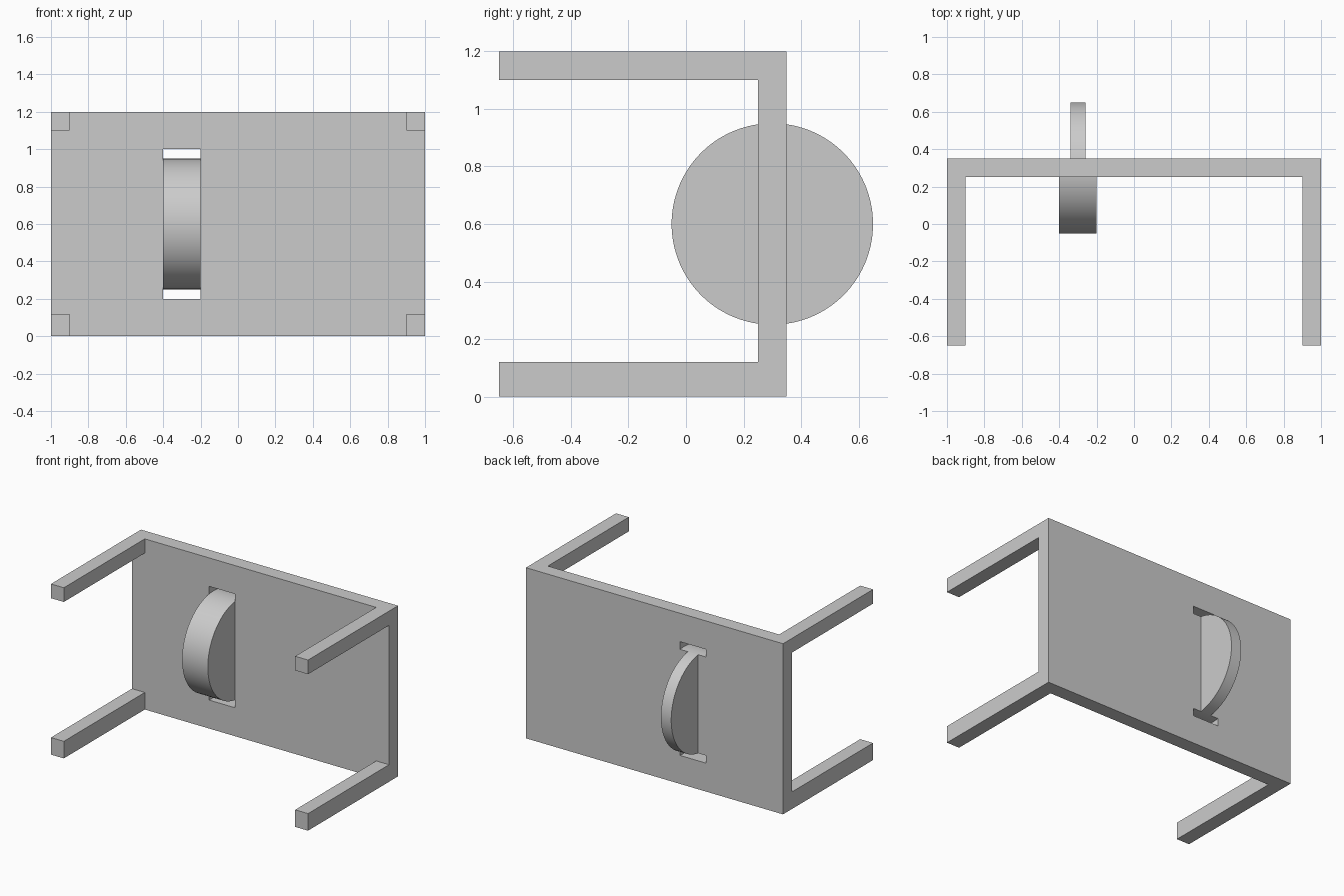
import bpy, bmesh
from math import acos, cos, sin, pi, radians
from mathutils import Vector

cube = bpy.data.objects.get("Cube")
if cube:
    bpy.data.objects.remove(cube, do_unlink=True)

grey = bpy.data.materials.new("plain_grey")
grey.use_nodes = True
grey.diffuse_color = (0.6, 0.6, 0.6, 1)
grey.node_tree.nodes["Principled BSDF"].inputs["Base Color"].default_value = (0.6, 0.6, 0.6, 1)


def extrude_faces(name, polygons, offset):
    """Make a solid by extruding flat polygons along an offset."""
    bm = bmesh.new()
    for points in polygons:
        bm.faces.new([bm.verts.new(p) for p in points])
    bmesh.ops.remove_doubles(bm, verts=bm.verts, dist=1e-5)
    bottom = bm.faces[:]
    result = bmesh.ops.extrude_face_region(bm, geom=bottom, use_keep_orig=True)
    moved = [g for g in result["geom"] if isinstance(g, bmesh.types.BMVert)]
    bmesh.ops.translate(bm, verts=moved, vec=Vector(offset))
    bmesh.ops.recalc_face_normals(bm, faces=bm.faces)
    mesh = bpy.data.meshes.new(name)
    bm.to_mesh(mesh)
    bm.free()
    mesh.materials.append(grey)
    obj = bpy.data.objects.new(name, mesh)
    bpy.context.collection.objects.link(obj)
    return obj


FRONT, BACK = 0.25, 0.35

# Table top standing on edge, with a slot right through it
xs, zs = [-1, -0.4, -0.2, 1], [0, 0.2, 1, 1.2]
cells = []
for i in range(3):
    for j in range(3):
        if (i, j) != (1, 1):
            x0, x1, z0, z1 = xs[i], xs[i + 1], zs[j], zs[j + 1]
            cells.append([(x0, FRONT, z0), (x1, FRONT, z0), (x1, FRONT, z1), (x0, FRONT, z1)])
extrude_faces("table_top", cells, (0, BACK - FRONT, 0))

# Four legs pointing forward
for side, x0 in (("right", -1), ("left", 0.9)):
    for level, z0, z1 in (("lower", 0, 0.12), ("upper", 1.1, 1.2)):
        section = [(x0, FRONT, z0), (x0 + 0.1, FRONT, z0), (x0 + 0.1, FRONT, z1), (x0, FRONT, z1)]
        extrude_faces(f"{level}_{side}_leg", [section], (0, -0.9, 0))

# Wheel in the slot: wide in front and inside, narrow behind the table top
RADIUS, CENTRE_Y, CENTRE_Z = 0.35, 0.3, 0.6
split = acos((BACK - CENTRE_Y) / RADIUS)


def wheel_part(name, x, width, start, end, steps):
    angles = [start + (end - start) * i / steps for i in range(steps + 1)]
    arc = [(x, CENTRE_Y + RADIUS * cos(a), CENTRE_Z + RADIUS * sin(a)) for a in angles]
    obj = extrude_faces(name, [arc], (width, 0, 0))
    bpy.ops.object.select_all(action="DESELECT")
    obj.select_set(True)
    bpy.context.view_layer.objects.active = obj
    bpy.ops.object.shade_smooth_by_angle(angle=radians(30))


wheel_part("wide_wheel_front", -0.4, 0.2, split, 2 * pi - split, 72)
wheel_part("narrow_wheel_back", -0.34, 0.08, -split, split, 56)
